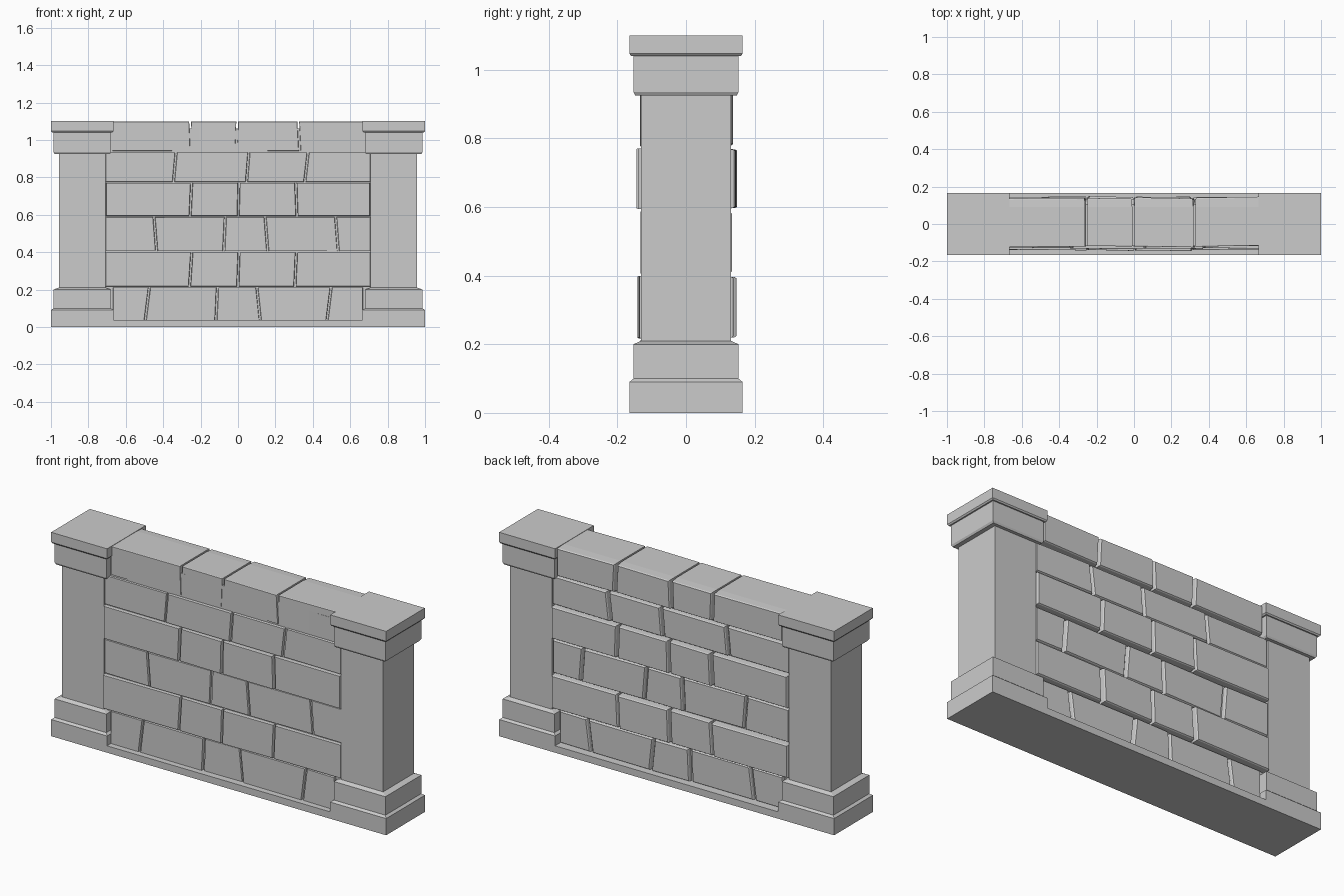
import bpy, bmesh, random

if "Cube" in bpy.data.objects:
    bpy.data.objects.remove(bpy.data.objects["Cube"])

random.seed(4)


def make_object(name, bm):
    bmesh.ops.recalc_face_normals(bm, faces=bm.faces)
    me = bpy.data.meshes.new(name)
    bm.to_mesh(me)
    bm.free()
    ob = bpy.data.objects.new(name, me)
    bpy.context.collection.objects.link(ob)
    return ob


def loft(name, rings):
    """Closed solid through a list of four-cornered rings."""
    bm = bmesh.new()
    vs = [[bm.verts.new(p) for p in r] for r in rings]
    for a, b in zip(vs, vs[1:]):
        for i in range(4):
            j = (i + 1) % 4
            bm.faces.new((a[i], a[j], b[j], b[i]))
    bm.faces.new(vs[0])
    bm.faces.new(vs[-1])
    return make_object(name, bm)


def box(name, x, y0, y1, z0, z1):
    return loft(name, [[(-x, y0, z), (x, y0, z), (x, y1, z), (-x, y1, z)]
                       for z in (z0, z1)])


# Pillars: plinth, shaft and cap as one stepped profile (z, half x, half y)
profile = [(0, .167, .165), (.09, .167, .165), (.1, .154, .153),
           (.2, .154, .153), (.21, .125, .131), (.925, .125, .131),
           (.925, .148, .148), (.935, .154, .153), (1.04, .154, .153),
           (1.04, .161, .160), (1.047, .167, .165), (1.1, .167, .165)]
for name, cx in (("left_pillar", -.833), ("right_pillar", .833)):
    loft(name, [[(cx - a, -b, z), (cx + a, -b, z), (cx + a, b, z), (cx - a, b, z)]
                for z, a, b in profile])

# Footing strip and recessed mortar core
box("footing", .68, -.165, .165, 0, .037)
box("mortar_core", .72, -.118, .106, .02, 1.06)

# Brick rows: z0, z1, half length, front y, back y, joints (x, tilt)
rows = [
    (.035, .212, .668, -.131, .133,
     [(-.485, .011), (-.114, .004), (.11, -.009), (.487, .011)]),
    (.217, .399, .708, -.140, .146, [(-.253, .006), (.002, .003), (.308, .004)]),
    (.405, .588, .708, -.131, .134,
     [(-.442, -.007), (-.072, .004), (.152, -.007), (.529, -.007)]),
    (.594, .771, .706, -.140, .147, [(-.252, .004), (.003, .002), (.312, -.003)]),
    (.776, .934, .708, -.131, .134, [(-.338, .007), (.052, .006), (.366, .009)]),
    (.942, 1.098, .672, -.120, .143, [(-.253, -.003), (-.007, .003), (.326, -.004)]),
]
gap = .005
for r, (z0, z1, half, yf, yb, joints) in enumerate(rows):
    edges = [(-half - gap, 0)] + joints + [(half + gap, 0)]
    for i, ((xa, ta), (xb, tb)) in enumerate(zip(edges, edges[1:])):
        xa, xb = xa + gap, xb - gap
        front = yf + random.uniform(-.003, .004)
        back = yb + random.uniform(-.008, .001)
        lean = random.uniform(-.003, .003)

        def ring(y, k, s):
            return [(xa - ta + k, y - s, z0 + k), (xb - tb - k, y + s, z0 + k),
                    (xb + tb - k, y + s, z1 - k), (xa + ta + k, y - s, z1 - k)]
        # slightly chamfered front, more tapered back
        loft(f"brick_{r + 1}_{i + 1}",
             [ring(front, .002, lean), ring(front + .004, 0, lean),
              ring(.09, 0, 0), ring(back - .006, .003, lean),
              ring(back, .007, lean)])
